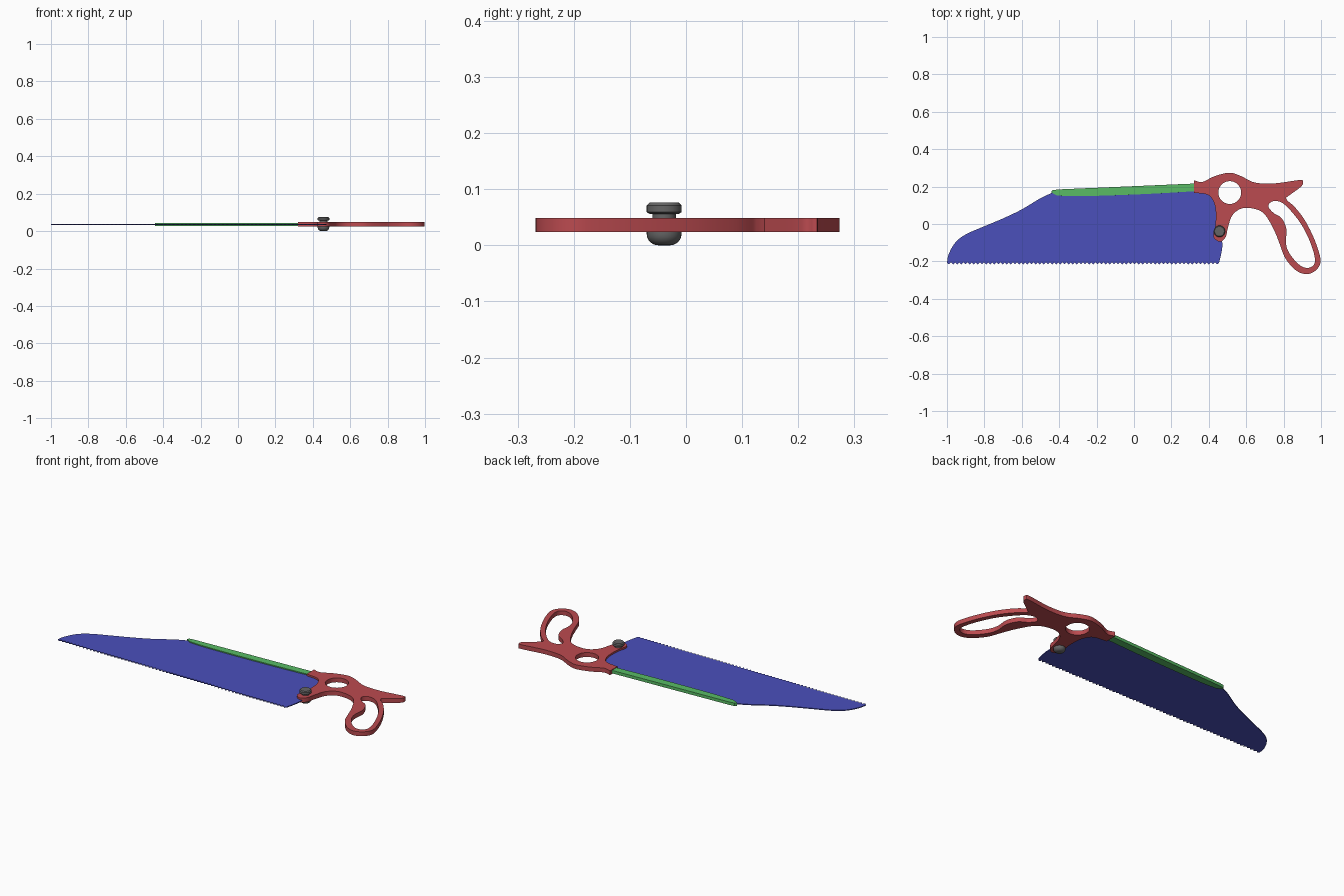
import bpy, bmesh, math
from mathutils import Vector

if "Cube" in bpy.data.objects:
    bpy.data.objects.remove(bpy.data.objects["Cube"])

Z = 0.036  # mid-plane of the saw


def material(name, rgb):
    m = bpy.data.materials.new(name)
    m.diffuse_color = (*rgb, 1)
    m.use_nodes = True
    m.node_tree.nodes["Principled BSDF"].inputs["Base Color"].default_value = m.diffuse_color
    return m


def smooth_run(pts, n=6, closed=False):
    """Catmull-Rom curve through the points; ends of an open run are corners."""
    p = [Vector(q) for q in pts]
    if closed:
        p = [p[-1]] + p + [p[0], p[1]]
    else:
        p = [2 * p[0] - p[1]] + p + [2 * p[-1] - p[-2]]
    out = []
    for a, b, c, d in zip(p, p[1:], p[2:], p[3:]):
        for i in range(n):
            t = i / n
            out.append(0.5 * (2 * b + (c - a) * t + (2 * a - 5 * b + 4 * c - d) * t * t
                              + (3 * b - a - 3 * c + d) * t ** 3))
    if not closed:
        out.append(p[-2])
    return out


def plate(name, loops, thickness, mat):
    """Flat plate from an outline plus holes, centred on the mid-plane."""
    cu = bpy.data.curves.new(name, 'CURVE')
    cu.dimensions = '2D'
    cu.fill_mode = 'BOTH'
    cu.extrude = thickness / 2
    for pts in loops:
        s = cu.splines.new('POLY')
        s.points.add(len(pts) - 1)
        for sp, q in zip(s.points, pts):
            sp.co = (q[0], q[1], 0, 1)
        s.use_cyclic_u = True
    tmp = bpy.data.objects.new(name + "_outline", cu)
    bpy.context.collection.objects.link(tmp)
    bpy.context.view_layer.update()
    dg = bpy.context.evaluated_depsgraph_get()
    me = bpy.data.meshes.new_from_object(tmp.evaluated_get(dg))
    bpy.data.objects.remove(tmp)
    bm = bmesh.new()
    bm.from_mesh(me)
    bmesh.ops.remove_doubles(bm, verts=bm.verts, dist=1e-5)
    bmesh.ops.recalc_face_normals(bm, faces=bm.faces)
    bm.to_mesh(me)
    bm.free()
    me.materials.clear()
    ob = bpy.data.objects.new(name, me)
    bpy.context.collection.objects.link(ob)
    ob.location.z = Z
    me.materials.append(mat)
    shade(ob)
    return ob


def shade(ob):
    bpy.ops.object.select_all(action='DESELECT')
    ob.select_set(True)
    bpy.context.view_layer.objects.active = ob
    bpy.ops.object.shade_smooth_by_angle(angle=math.radians(35))


def lathe(name, profile, x, y, mat, n=32):
    """Solid of revolution; profile is (radius, z) from bottom to top."""
    bm = bmesh.new()
    rings = [[bm.verts.new((r * math.cos(2 * math.pi * i / n), r * math.sin(2 * math.pi * i / n), z))
              for i in range(n)] for r, z in profile]
    for lo, hi in zip(rings, rings[1:]):
        for i in range(n):
            j = (i + 1) % n
            bm.faces.new((lo[i], lo[j], hi[j], hi[i]))
    bm.faces.new(rings[0][::-1])
    bm.faces.new(rings[-1])
    me = bpy.data.meshes.new(name)
    bm.to_mesh(me)
    bm.free()
    me.materials.append(mat)
    ob = bpy.data.objects.new(name, me)
    bpy.context.collection.objects.link(ob)
    ob.location = (x, y, 0)
    shade(ob)


blue = material("blade_blue", (0.07, 0.08, 0.5))
green = material("spine_green", (0.1, 0.5, 0.13))
red = material("handle_red", (0.5, 0.07, 0.08))
grey = material("bolt_grey", (0.13, 0.13, 0.13))

# Blade: curved nose and back, rounded heel under the handle, saw teeth below
back = smooth_run([(-1, -0.207), (-0.992, -0.165), (-0.965, -0.112), (-0.93, -0.075), (-0.88, -0.046),
                   (-0.8, -0.012), (-0.7, 0.03), (-0.6, 0.078), (-0.5, 0.138), (-0.435, 0.168)])
heel = smooth_run([(0.33, 0.19), (0.40, 0.18), (0.45, 0.13), (0.46, 0.0), (0.472, -0.1),
                   (0.468, -0.15), (0.455, -0.207)])
teeth = 66
pitch = 1.455 / teeth
tooth_line = []
for k in range(teeth):
    x = 0.455 - k * pitch
    tooth_line.append((x - pitch / 2, -0.216))
    if k < teeth - 1:
        tooth_line.append((x - pitch, -0.205))
plate("blade", [back + heel + tooth_line], 0.005, blue)

# Stiffening spine folded over the back of the blade
spine_top = [(-0.444, 0.17), (-0.435, 0.181), (-0.4, 0.185), (0.34, 0.217)]
spine_low = smooth_run([(0.34, 0.176), (0.1, 0.162), (-0.15, 0.152), (-0.32, 0.149), (-0.412, 0.152)])
spine = plate("spine", [spine_top + spine_low], 0.017, green)
bev = spine.modifiers.new("rounded_edges", 'BEVEL')
bev.width = 0.004
bev.segments = 3
bev.limit_method = 'ANGLE'
bev.angle_limit = math.radians(60)

# Handle: outline in smooth runs with corners between them
top_edge = smooth_run([(0.32, 0.234), (0.365, 0.225), (0.43, 0.255), (0.51, 0.274), (0.57, 0.257),
                       (0.645, 0.222), (0.75, 0.217), (0.885, 0.235), (0.903, 0.226), (0.893, 0.20),
                       (0.812, 0.14)])
grip = smooth_run([(0.82, 0.125), (0.86, 0.09), (0.91, 0.025), (0.955, -0.06), (0.987, -0.145),
                   (0.997, -0.205), (0.97, -0.25), (0.92, -0.268), (0.865, -0.247), (0.81, -0.185),
                   (0.78, -0.11), (0.75, -0.035), (0.70, 0.05), (0.645, 0.081), (0.575, 0.083),
                   (0.525, 0.045), (0.502, -0.02), (0.49, -0.07), (0.462, -0.095), (0.43, -0.078),
                   (0.425, -0.05), (0.436, 0.0), (0.436, 0.08), (0.42, 0.13), (0.39, 0.158), (0.32, 0.167)])
grip_hole = smooth_run([(0.718, 0.095), (0.74, 0.121), (0.785, 0.117), (0.83, 0.08), (0.89, 0.005),
                        (0.935, -0.08), (0.965, -0.17), (0.962, -0.218), (0.925, -0.235), (0.88, -0.215),
                        (0.83, -0.155), (0.812, -0.1), (0.815, -0.03), (0.79, 0.03), (0.745, 0.06)],
                       closed=True)
thumb_hole = [(0.512 + 0.061 * math.cos(a), 0.168 + 0.061 * math.sin(a))
              for a in (2 * math.pi * i / 40 for i in range(40))]
plate("handle", [top_edge + grip, grip_hole, thumb_hole], 0.025, red)

# Pivot bolt: domed head below, shank through the handle, chamfered nut above
dome = [(0.010 + 0.021 * math.sin(math.radians(a)), 0.02 - 0.02 * math.cos(math.radians(a)))
        for a in range(0, 91, 15)]
lathe("pivot_bolt", dome + [(0.031, 0.024), (0.021, 0.024), (0.021, 0.06)], 0.457, -0.039, grey)
lathe("pivot_nut", [(0.026, 0.056), (0.031, 0.059), (0.031, 0.071), (0.026, 0.076)], 0.457, -0.039, grey)
